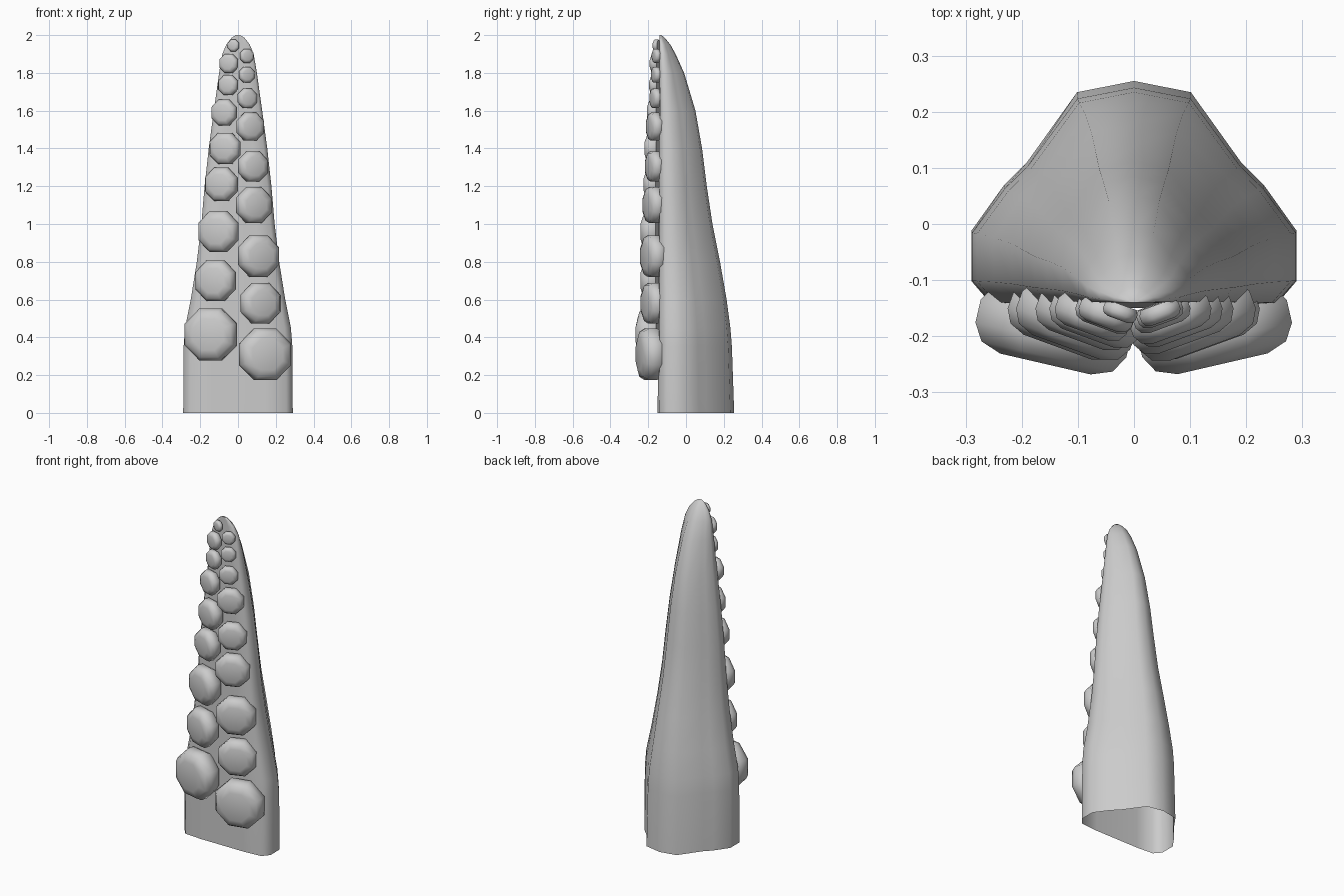
import bpy, bmesh, math
from mathutils import Matrix, Vector

if "Cube" in bpy.data.objects:
    bpy.data.objects.remove(bpy.data.objects["Cube"], do_unlink=True)

grey = bpy.data.materials.new("plain grey")
grey.use_nodes = True
colour = (0.6, 0.6, 0.6, 1)
grey.diffuse_color = colour
grey.node_tree.nodes["Principled BSDF"].inputs["Base Color"].default_value = colour


def finish(name, bm, angle):
    bmesh.ops.recalc_face_normals(bm, faces=bm.faces)
    mesh = bpy.data.meshes.new(name)
    bm.to_mesh(mesh)
    bm.free()
    mesh.materials.append(grey)
    obj = bpy.data.objects.new(name, mesh)
    bpy.context.collection.objects.link(obj)
    bpy.ops.object.select_all(action='DESELECT')
    obj.select_set(True)
    bpy.context.view_layer.objects.active = obj
    bpy.ops.object.shade_smooth_by_angle(angle=math.radians(angle))
    return obj


def loft(bm, rings, close_start, close_end):
    """Skin rings of equal length, with optional end caps."""
    loops = [[bm.verts.new(p) for p in ring] for ring in rings]
    count = len(loops[0])
    for low, high in zip(loops, loops[1:]):
        for i in range(count):
            j = (i + 1) % count
            bm.faces.new((low[i], low[j], high[j], high[i]))
    if close_start:
        bm.faces.new(loops[0])
    if close_end:
        bm.faces.new(loops[-1])


# Tapered arm, open at the bottom: half section as (width, depth) fractions
half = [(0.5, 0.0), (0.88, 0.02), (1, 0.12), (1, 0.34), (0.8, 0.54),
        (0.66, 0.64), (0.35, 0.95)]
section = [(0, 0)] + half + [(0, 1)] + [(-x, y) for x, y in reversed(half)]
# Height, half width, back y
levels = [(0, .29, .255), (.35, .288, .243), (.45, .28, .235), (.6, .25, .215),
          (.8, .218, .18), (1, .194, .14), (1.2, .177, .11), (1.4, .155, .085),
          (1.6, .128, .05), (1.8, .1, -.01), (1.9, .083, -.055),
          (1.95, .062, -.083), (1.985, .035, -.112), (2, .012, -.13)]
rings = []
for z, width, back in levels:
    front = -0.15 + 0.005 * z
    rings.append([(x * width, front + y * (back - front), z) for x, y in section])
bm = bmesh.new()
loft(bm, rings, False, True)
finish("tentacle_arm", bm, 60)

# Eight-sided domed suckers: x, z, radius
columns = {
    "right": [(-.145, .415, .138), (-.12, .7, .108), (-.105, .96, .108),
              (-.09, 1.21, .088), (-.07, 1.4, .083), (-.075, 1.59, .068),
              (-.053, 1.735, .053), (-.05, 1.85, .05), (-.025, 1.945, .031)],
    "left": [(.145, .31, .137), (.12, .58, .107), (.11, .83, .11),
             (.085, 1.1, .095), (.08, 1.305, .08), (.066, 1.515, .074),
             (.05, 1.665, .052), (.047, 1.79, .042), (.047, 1.89, .037)],
}
# Radius fraction, height fraction
dome = [(0.85, -0.45), (1, -0.2), (1, 0.1), (0.87, 0.32), (0.6, 0.42)]
for side, suckers in columns.items():
    sign = 1 if side == "left" else -1
    for number, (x, z, radius) in enumerate(suckers, 1):
        big = radius > 0.12
        tilt = math.radians(13 if big else 20)
        normal = Vector((sign * math.sin(tilt), -math.cos(tilt), 0))
        turn = normal.to_track_quat('Z', 'Y').to_matrix().to_4x4()
        y = -0.193 if big else -0.15 - 0.25 * radius
        place = Matrix.Translation((x, y, z)) @ turn
        scale = radius / math.cos(math.pi / 8)
        rings = []
        for r, h in dome:
            rings.append([place @ Vector((
                scale * r * math.cos(math.pi * (k + 0.5) / 4),
                scale * r * math.sin(math.pi * (k + 0.5) / 4),
                radius * h)) for k in range(8)])
        bm = bmesh.new()
        loft(bm, rings, True, True)
        finish(f"sucker_{side}_{number}", bm, 50)
